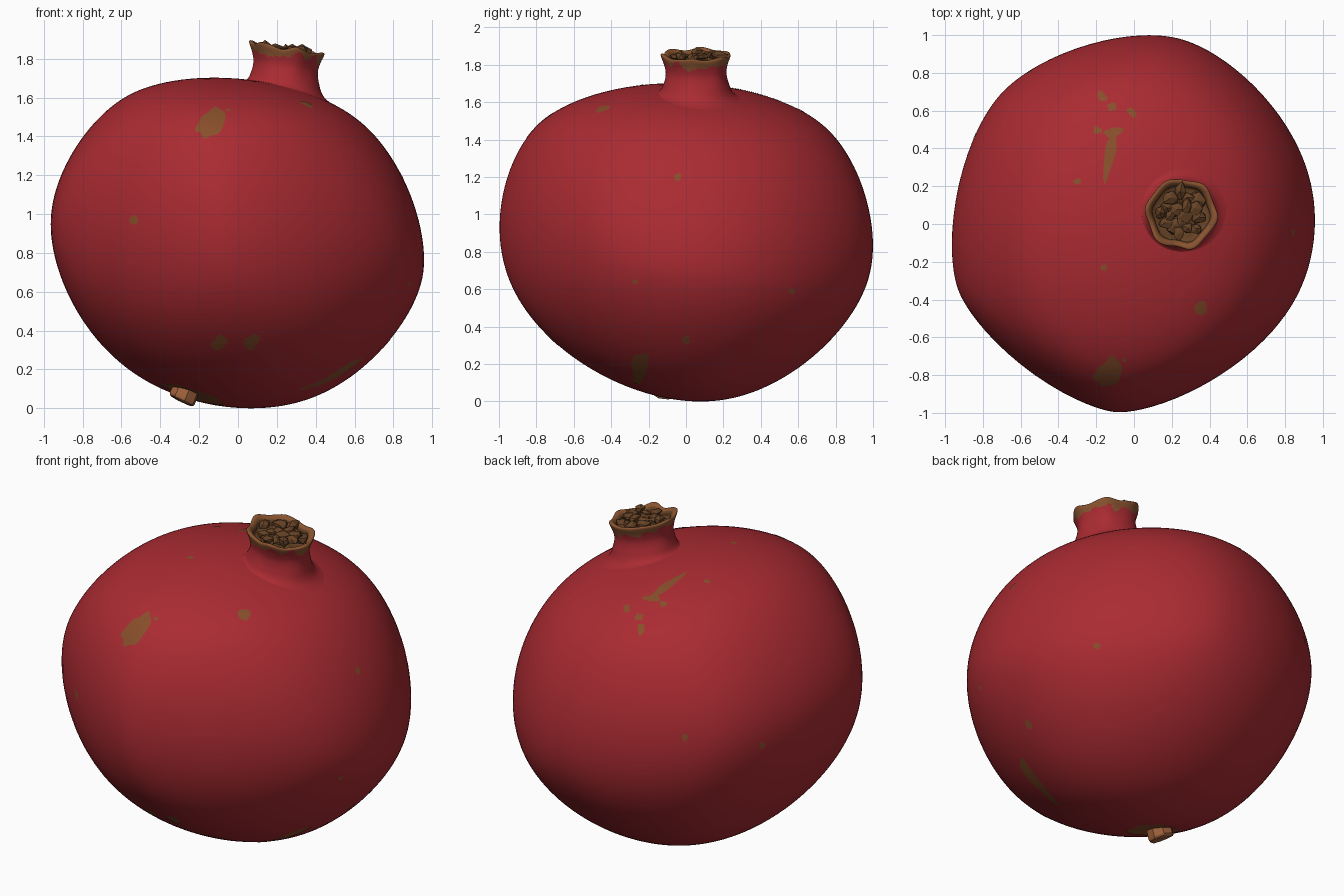
import bpy, bmesh, math, random
from mathutils import Vector, noise
from mathutils.bvhtree import BVHTree

if "Cube" in bpy.data.objects:
    bpy.data.objects.remove(bpy.data.objects["Cube"])
random.seed(4)
C = Vector((0, 0, 0.85))


def mat(name, col):
    m = bpy.data.materials.new(name)
    m.diffuse_color = (*col, 1)
    m.use_nodes = True
    m.node_tree.nodes["Principled BSDF"].inputs["Base Color"].default_value = m.diffuse_color
    return m


RED = mat("pomegranate red", (0.40, 0.024, 0.032))
OLIVE = mat("olive brown blemish", (0.245, 0.077, 0.024))
RIM = mat("rim brown", (0.255, 0.09, 0.03))
DARK = mat("dark brown", (0.135, 0.056, 0.019))
STEM = mat("stem brown", (0.34, 0.12, 0.045))


def finish(bm, name, mats, smooth=True):
    bmesh.ops.recalc_face_normals(bm, faces=bm.faces)
    me = bpy.data.meshes.new(name)
    for f in bm.faces:
        f.smooth = smooth
    bm.to_mesh(me)
    for m in mats:
        me.materials.append(m)
    ob = bpy.data.objects.new(name, me)
    bpy.context.collection.objects.link(ob)


# Outlines of the fruit seen from the front (x,z), right (y,z) and top (x,y)
FRONT = [(-.965, .915), (-.877, 1.275), (-.71, 1.506), (-.506, 1.635), (-.3, 1.685), (-.1, 1.70),
         (.2, 1.665), (.42, 1.594), (.625, 1.48), (.78, 1.316), (.892, 1.07), (.957, .81), (.933, .607),
         (.83, .416), (.65, .236), (.47, .095), (.3, .028), (.06, 0), (-.25, .06), (-.506, .154),
         (-.71, .35), (-.866, .58), (-.938, .76)]
SIDE = [(-1, .963), (-.94, 1.24), (-.837, 1.43), (-.676, 1.56), (-.46, 1.66), (-.25, 1.7),
        (0, 1.695), (.233, 1.672), (.5, 1.615), (.714, 1.497), (.874, 1.294), (.965, 1.08), (.998, .866),
        (.96, .626), (.848, .41), (.66, .225), (.447, .096), (.23, .03), (0, .002), (-.2, .05),
        (-.463, .17), (-.676, .294), (-.864, .49), (-.965, .73)]
TOP = [(-.965, -.185), (-.894, .344), (-.76, .605), (-.585, .795), (-.286, .937), (.085, 1.003),
       (.296, .963), (.508, .847), (.72, .61), (.878, .397), (.958, .1), (.925, -.185), (.84, -.435),
       (.685, -.62), (.4, -.81), (.19, -.93), (-.02, -1), (-.26, -.937), (-.56, -.785), (-.805, -.545),
       (-.94, -.29)]


def reach(points, d):
    """How far a smoothed closed outline reaches in direction d."""
    best, n = -9, len(points)
    for i in range(n):
        q = [Vector(points[(i + k) % n]) for k in (-1, 0, 1, 2)]
        for t in (0, .25, .5, .75):
            p = 0.5 * (2*q[1] + (q[2]-q[0])*t + (2*q[0]-5*q[1]+4*q[2]-q[3])*t*t
                       + (3*q[1]-q[0]-3*q[2]+q[3])*t**3)
            best = max(best, p.dot(d))
    return best


def terms(n, mono):
    px, py, pz = [[1, c, c*c, c**3, c**4, c**5, c**6] for c in n]
    return [px[a] * py[b] * pz[c] for a, b, c in mono]


def fit(rows, ridge):
    """Weighted least squares by elimination; rows are (terms, value, weight)."""
    n = len(rows[0][0])
    A = [[ridge * (i == j) for j in range(n)] + [0.0] for i in range(n)]
    for t, val, w in rows:
        for i in range(n):
            k = w * t[i]
            for j in range(n):
                A[i][j] += k * t[j]
            A[i][n] += k * val
    for i in range(n):
        for r in range(n):
            if r != i:
                k = A[r][i] / A[i][i]
                for c in range(i, n + 1):
                    A[r][c] -= k * A[i][c]
    return [A[i][n] / A[i][i] for i in range(n)]


# Fit a smooth convex shape to the three outlines
samples = []
for k in range(48):
    a = 2 * math.pi * k / 48
    u, v = math.cos(a), math.sin(a)
    d = Vector((u, v))
    samples += [(Vector((u, 0, v)), reach(FRONT, d) - .85 * v),
                (Vector((0, u, v)), reach(SIDE, d) - .85 * v), (Vector((u, v, 0)), reach(TOP, d))]


def mono(*degs):
    return [(a, b, g - a - b) for g in degs for a in range(g + 1) for b in range(g + 1 - a)]


M1, M2 = mono(2, 3), mono(5, 6)
K1 = fit([(terms(n, M1), h, 1) for n, h in samples], 1e-3)
rest = [(terms(n, M2), h - sum(map(lambda a, b: a * b, K1, terms(n, M1))), 1) for n, h in samples]
rest.append((terms((-.235, .34, -.91), M2), .02, .4))
for k in range(240):
    z = 1 - (2*k + 1) / 240
    r, a = math.sqrt(1 - z*z), 2.39996 * k
    rest.append((terms((r*math.cos(a), r*math.sin(a), z), M2), 0, .04))
MM, KK = M1 + M2, K1 + fit(rest, 1e-4)


def support(v):
    return v.length * sum(map(lambda a, b: a * b, KK, terms(v.normalized(), MM)))


# Fruit body, slightly dented round the stalk
bm = bmesh.new()
bmesh.ops.create_uvsphere(bm, u_segments=112, v_segments=76, radius=1)
E = [Vector((1e-3, 0, 0)), Vector((0, 1e-3, 0)), Vector((0, 0, 1e-3))]
for v in bm.verts:
    n = v.co.normalized()
    v.co = C + Vector([(support(n + e) - support(n - e)) / 2e-3 for e in E])
low = min(v.co.z for v in bm.verts)
for v in bm.verts:
    v.co.z -= low * max(0, 1 - v.co.z)
    gap = (v.co - Vector((-.26, -.11, .08))).length
    v.co.z += .022 * math.exp(-(gap / .1)**2)
finish(bm, "fruit_body", [RED])
skin = BVHTree.FromBMesh(bm)

# Blemishes: wobbly blobs laid on the skin, placed in a view's own axes
spots = bmesh.new()


def spot(view, at, a, b, rot=0.0, taper=0.0, mid=0.0):
    toward, right = Vector(view[0]).normalized(), Vector(view[1]).normalized()
    up = toward.cross(right)
    seed = random.random() * 50
    n, rings = 28, 4

    def place(u, w):
        start = right * u + up * w + Vector((0, 0, mid)) + toward * 4
        loc, nor = skin.ray_cast(start, -toward)[:2]
        if loc is None:
            loc, nor = skin.find_nearest(start - toward * 4)[:2]
        return loc + nor * .002
    last = [spots.verts.new(place(*at))]
    for k in range(1, rings + 1):
        ring = []
        for i in range(n):
            t = 2 * math.pi * i / n
            w = 1 + 0.45 * noise.noise(Vector((1.4*math.cos(t), 1.4*math.sin(t), seed)))
            x, y = a * w * math.cos(t) * k / rings, b * w * math.sin(t) * k / rings
            y *= 1 + taper * x / a
            ring.append(spots.verts.new(place(at[0] + x*math.cos(rot) - y*math.sin(rot),
                                              at[1] + x*math.sin(rot) + y*math.cos(rot))))
        for i in range(n):
            j = (i + 1) % n
            spots.faces.new((last[0], ring[i], ring[j]) if k == 1
                            else (last[i], ring[i], ring[j], last[j]))
        last = ring


F, R, U = ((0, -1, 0), (1, 0, 0)), ((1, 0, 0), (0, 1, 0)), ((0, 0, 1), (1, 0, 0))
for at, a, b, rot in [((-.145, 1.47), .085, .058, .9), ((-.535, .97), .026, .02, 1.5),
                      ((-.095, .34), .045, .034, .9), ((.07, .345), .05, .035, .8)]:
    spot(F, at, a, b, rot)
for at, a, b, rot in [((-.045, 1.2), .02, .02, 0), ((-.27, .64), .015, .015, 0),
                      ((.565, .59), .016, .016, 0), ((0, .33), .022, .022, 0),
                      ((-.245, .18), .085, .042, 1.35)]:
    spot(R, at, a, b, rot)
for at, a, b, rot, tp in [((-.17, .677), .03, .022, -.8, 0), ((-.115, .62), .028, .018, 0, 0),
                          ((-.01, .59), .03, .018, -.8, 0), ((-.195, .495), .022, .018, 0, 0),
                          ((-.13, .355), .16, .024, 1.38, .7), ((-.11, .485), .05, .026, .1, 0),
                          ((-.3, .225), .02, .015, 0, 0), ((-.16, -.23), .018, .018, 0, 0),
                          ((.35, -.45), .036, .034, 0, 0), ((-.05, -.72), .013, .01, .5, 0)]:
    spot(U, at, a, b, rot, tp)
for at in [(-.175, -.31), (.265, -.39)]:
    spot(((-.65, .65, .38), (-1, -1, 0)), at, .017, .02, mid=.945)
# Scar around the stalk, seen from below
spot(((0, 0, -1), (1, 0, 0)), (-.24, .115), .17, .13, -.2)
finish(spots, "skin_blemishes", [OLIVE])

# Crown: flared neck with a six-lobed rim and a hollow inside
CX, CY = 0.245, 0.055
PROFILE = [(.30, 1.58), (.235, 1.632), (.2, 1.658), (.175, 1.70), (.163, 1.755), (.17, 1.80),
           (.185, 1.842), (.182, 1.854), (.165, 1.852), (.148, 1.83), (.135, 1.80), (.002, 1.79)]
RIM_I, SUB, N = 7, 5, 84
bm = bmesh.new()
rows, heights = [], []
for k in range((len(PROFILE) - 1) * SUB + 1):
    i = min(k // SUB, len(PROFILE) - 2)
    t = k / SUB - i
    q = [Vector(PROFILE[max(0, min(len(PROFILE) - 1, i + d))]) for d in (-1, 0, 1, 2)]
    p = 0.5 * (2*q[1] + (q[2]-q[0])*t + (2*q[0]-5*q[1]+4*q[2]-q[3])*t*t
               + (3*q[1]-q[0]-3*q[2]+q[3])*t**3)
    lobe = max(0, min(1, (p.y - 1.68) / 0.17))
    row = []
    for j in range(N):
        a = 2 * math.pi * j / N
        c6 = math.cos(6 * (a + 0.14))
        wob = noise.noise(Vector((2*math.cos(a), 2*math.sin(a), 7)))
        r = max(p.x, .002) * (1 + lobe * (0.045 * c6 + 0.04 * wob))
        x, y = r * math.cos(a), r * math.sin(a)
        z = p.y - 0.17 * x + lobe**2 * (0.007 * c6 + 0.012 * wob)
        co = Vector((CX + 0.06 * (p.y - 1.75) + x, CY + y, z))
        if k < 3 * SUB:               # melt the flare into the skin
            ground = skin.ray_cast(Vector((co.x, co.y, 4)), Vector((0, 0, -1)))[0].z
            co.z = ground - .003 + (max(z - ground, 0) + .003) * (k / (3 * SUB))**1.3
        row.append(bm.verts.new(co))
    rows.append(row)
    heights.append(p.y)
for k in range(len(rows) - 1):
    for j in range(N):
        f = bm.faces.new((rows[k][j], rows[k][(j+1) % N], rows[k+1][(j+1) % N], rows[k+1][j]))
        a = 2 * math.pi * j / N
        edge = 1.806 - 0.055 * noise.noise(Vector((2.6*math.cos(a), 2.6*math.sin(a), 3))) \
            - 0.012 * math.cos(6 * (a + .14))
        f.material_index = (0 if heights[k] < edge else 1) if k < RIM_I * SUB else (1 if k < 43 else 2)
finish(bm, "crown", [RED, RIM, DARK])

# Dried shards filling the crown
bm = bmesh.new()
for i in range(20):
    a, d = 2.4 * i, 0.118 * math.sqrt((i + .5) / 20)
    x, y = d * math.cos(a), d * math.sin(a)
    new = bmesh.ops.create_icosphere(bm, subdivisions=1, radius=random.uniform(.032, .05))["verts"]
    k = Vector((random.uniform(.7, 1.3), random.uniform(.7, 1.3), random.uniform(.5, .8)))
    z = 1.815 + random.uniform(0, .04) - .12 * x
    for v in new:
        v.co = Vector((v.co.x*k.x, v.co.y*k.y, v.co.z*k.z)) * random.uniform(.8, 1.15)
        v.co += Vector((CX + .005 + x, CY + y, z))
finish(bm, "crown_shards", [DARK], False)

# Stalk stub under the fruit
bm = bmesh.new()
bmesh.ops.create_cone(bm, cap_ends=True, segments=8, radius1=.065, radius2=.075, depth=.16)
tip = [e for e in bm.edges if all(v.co.z > 0 for v in e.verts)]
bmesh.ops.bevel(bm, geom=tip, offset=.018, segments=2, affect='EDGES', profile=.5)
axis = Vector((-.38, -.1, -.9)).normalized()
turn = axis.to_track_quat('Z', 'Y')
for v in bm.verts:
    v.co *= 1 + .12 * noise.noise(v.co * 18)
    v.co = turn @ v.co + Vector((-.295, -.11, .036)) - axis * .08
    v.co.z = max(v.co.z, 0)
finish(bm, "stalk_stub", [STEM], False)
